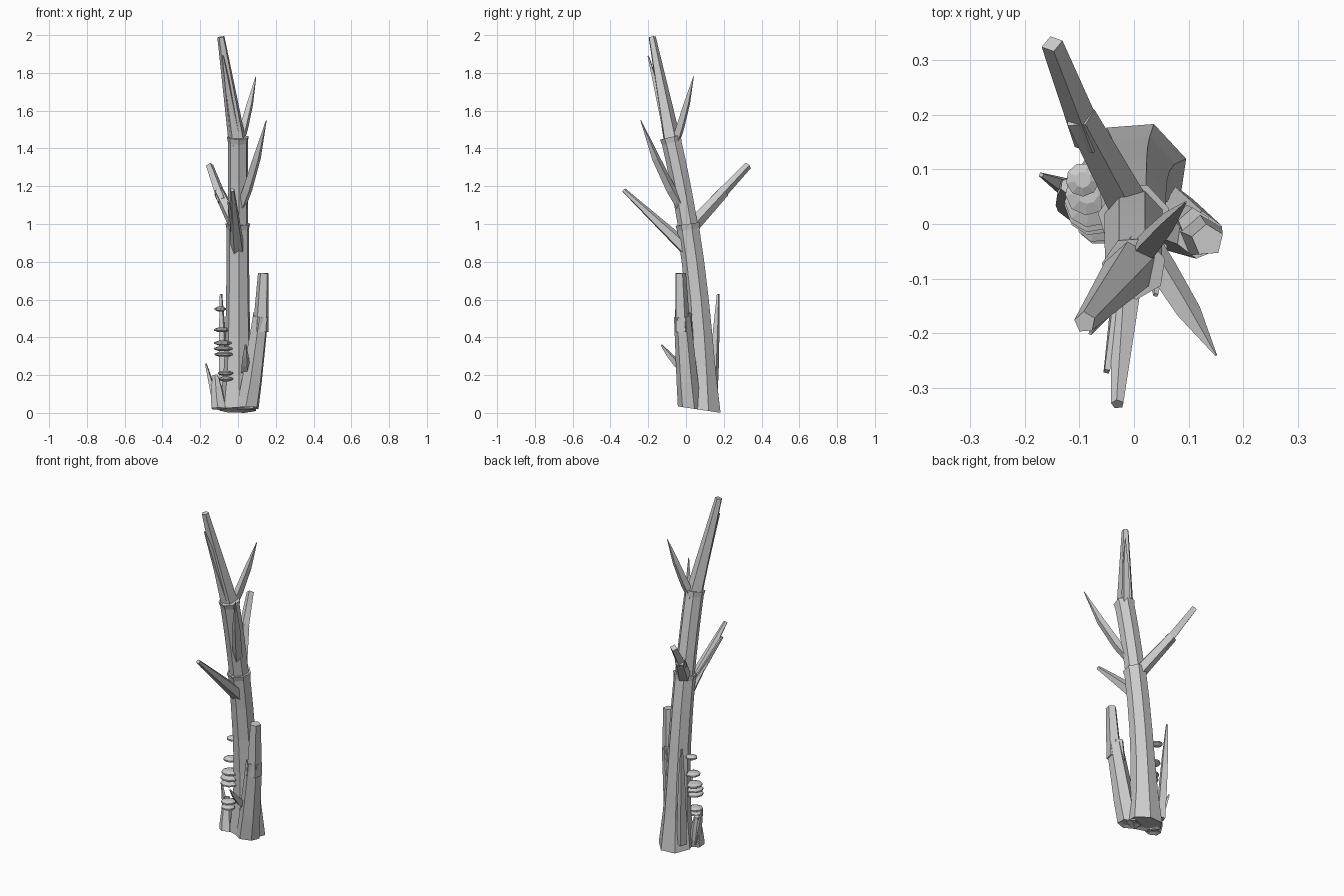
import bpy, bmesh, math
from mathutils import Vector

cube = bpy.data.objects.get("Cube")
if cube:
    bpy.data.objects.remove(cube, do_unlink=True)

wood = bpy.data.materials.new("grey_wood")
wood.use_nodes = True
colour = (0.6, 0.6, 0.6, 1)
wood.diffuse_color = colour
wood.node_tree.nodes["Principled BSDF"].inputs["Base Color"].default_value = colour


def trunk_centre(height):
    """The trunk leans further forward the higher it goes."""
    return Vector((0, 0.09 - 0.08 * height ** 2, height))


def trunk_radius(height):
    """Flared foot that settles into an almost even stem."""
    return 0.06 + 0.04 * math.exp(-4 * height)


def ground_height(y):
    """Sloping cut under the feet."""
    return max(0, 0.028 - 0.15 * y)


def tube(name, centres, radii, sides, spin, rooted=False):
    """Faceted closed tube through the given centres."""
    bm = bmesh.new()
    last = len(centres) - 1
    rings = []
    for i, (centre, radius) in enumerate(zip(centres, radii)):
        axis = (centres[min(i + 1, last)] - centres[max(i - 1, 0)]).normalized()
        across = Vector((0, 1, 0)).cross(axis).normalized()
        upward = axis.cross(across)
        ring = []
        for k in range(sides):
            angle = spin + math.tau * k / sides
            point = centre + radius * (math.cos(angle) * across + math.sin(angle) * upward)
            if rooted and i == 0:
                point.z = ground_height(point.y)
            ring.append(bm.verts.new(point))
        rings.append(ring)
    for low, high in zip(rings, rings[1:]):
        for k in range(sides):
            following = (k + 1) % sides
            bm.faces.new((low[k], low[following], high[following], high[k]))
    foot = bm.faces.new(list(reversed(rings[0])))
    bm.faces.new(rings[-1])
    bmesh.ops.recalc_face_normals(bm, faces=bm.faces)
    # Hollow the cut foot
    if rooted:
        bmesh.ops.inset_region(bm, faces=[foot], thickness=0.02, depth=-0.01)
    mesh = bpy.data.meshes.new(name)
    bm.to_mesh(mesh)
    bm.free()
    mesh.materials.append(wood)
    obj = bpy.data.objects.new(name, mesh)
    bpy.context.collection.objects.link(obj)


def limb(name, start, tip, thick, thin, sides=5, spin=0.4, power=1, sag=0, rooted=False):
    """Tapering limb; a higher power keeps it wide for longer, sag bends it downwards."""
    start, tip = Vector(start), Vector(tip)
    steps = [i / 3 for i in range(4)]
    centres = [start.lerp(tip, t) - Vector((0, 0, sag * math.sin(math.pi * t))) for t in steps]
    radii = [thick + (thin - thick) * t ** power for t in steps]
    tube(name, centres, radii, sides, spin, rooted)


def branch(name, height, tip, thick, thin, **shape):
    """Limb growing out of the trunk at the given height."""
    limb(name, trunk_centre(height), tip, thick, thin, **shape)


def trunk_section(name, bottom, top, shrink, rooted=False):
    """Length of trunk ending in a slightly swollen broken rim."""
    steps = [i / 5 for i in range(6)]
    heights = [bottom + (top - bottom) * t for t in steps]
    radii = [trunk_radius(h) * shrink for h in heights]
    centres = [trunk_centre(h) for h in heights]
    tube(name, centres, radii, 7, 0.3, rooted)
    rim_bottom, rim_top = trunk_centre(top - 0.03), trunk_centre(top)
    tube(name + "_rim", [rim_bottom, rim_top], [radii[-1], radii[-1] * 1.1], 7, 0.3)


# Leaning trunk in two lengths
trunk_section("lower_trunk", 0, 1, 1, rooted=True)
trunk_section("upper_trunk", 0.9, 1.46, 0.9)

# Crown: thick broken tip with a splinter along it
branch("crown_branch", 1.42, (-0.09, -0.18, 1.99), 0.05, 0.02)
branch("crown_splinter", 1.42, (-0.08, -0.2, 1.89), 0.04, 0.004, sides=4)

# Pointed side branches
branch("high_spike", 1.4, (0.095, 0.04, 1.78), 0.025, 0.002, sides=4, power=3, sag=0.02)
branch("middle_spike", 1.05, (0.15, -0.24, 1.55), 0.027, 0.002, sides=4, power=4, sag=0.04)

# Front branch with a short fork
branch("front_branch", 0.84, (-0.03, -0.33, 1.18), 0.042, 0.012)
branch("front_fork", 0.86, (-0.05, -0.27, 1.12), 0.03, 0.007, sides=4)

# Back branch: stout stub carrying a thinner end
branch("back_branch_stub", 0.97, (-0.1, 0.2, 1.17), 0.04, 0.03)
limb("back_branch_end", (-0.08, 0.15, 1.12), (-0.15, 0.33, 1.31), 0.03, 0.02, sides=4)

# Second stem with a broken collar and a bent upper piece
limb("side_stem", (0.05, 0.02, 0), (0.12, -0.02, 0.51), 0.064, 0.044, sides=6, rooted=True)
limb("side_stem_collar", (0.1, 0, 0.4), (0.11, 0, 0.53), 0.035, 0.03)
limb("side_stem_top", (0.12, -0.02, 0.43), (0.135, -0.03, 0.74), 0.044, 0.03)

# Splinters round the foot
limb("left_root", (-0.1, 0.04, 0), (-0.12, 0.07, 0.2), 0.043, 0.015, sides=6, power=2, rooted=True)
limb("left_shard", (-0.11, 0.06, 0.04), (-0.17, 0.09, 0.26), 0.025, 0.005, sides=4)
limb("back_shard", (-0.07, 0.14, 0.05), (-0.09, 0.17, 0.63), 0.028, 0.007, sides=4, power=2)
limb("front_shard", (0.04, 0, 0.22), (0.04, -0.13, 0.36), 0.025, 0.005, sides=4, power=2, sag=0.01)

# Shelf fungi up the left of the trunk, widest in the middle of the stack
for height in (0.18, 0.21, 0.31, 0.34, 0.37, 0.44, 0.55):
    middle = Vector((-0.05 - 0.08 * height, 0.22 * height - 0.04, height))
    width = 0.055 - 0.1 * abs(height - 0.33)
    levels = [i / 3 for i in range(4)]
    layers = [middle + Vector((0, 0, 0.025 * (t - 0.5))) for t in levels]
    widths = [width * math.sin(math.pi * (0.15 + 0.7 * t)) for t in levels]
    tube("shelf_fungus", layers, widths, 9, height)
